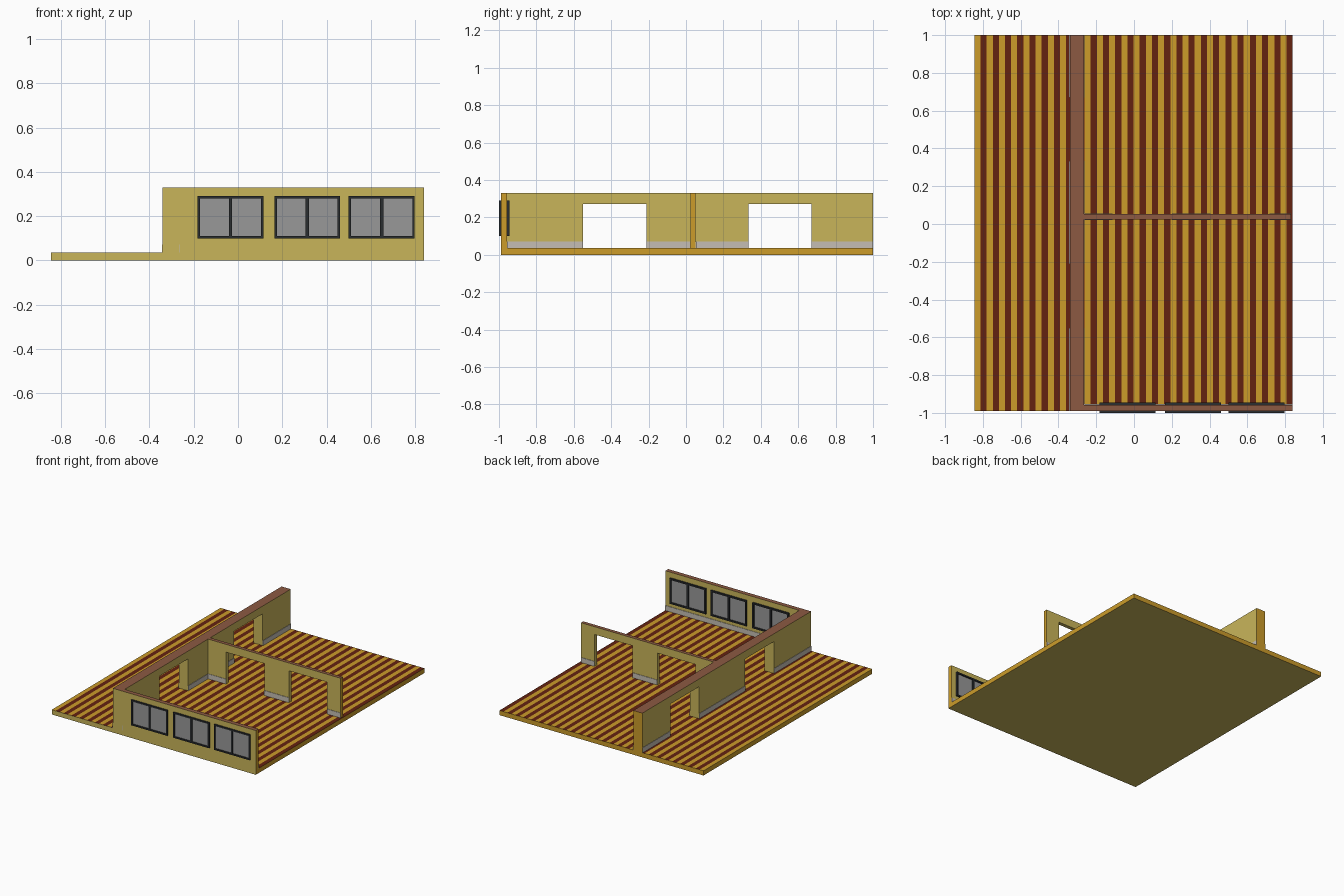
import bpy, bmesh
from mathutils import Vector

if "Cube" in bpy.data.objects:
    bpy.data.objects.remove(bpy.data.objects["Cube"])


def lin(c):
    c /= 255
    return c / 12.92 if c <= 0.04045 else ((c + 0.055) / 1.055) ** 2.4


def material(name, r, g, b):
    m = bpy.data.materials.new(name)
    m.diffuse_color = (lin(r), lin(g), lin(b), 1)
    m.use_nodes = True
    m.node_tree.nodes["Principled BSDF"].inputs["Base Color"].default_value = m.diffuse_color
    return m


TAN = material("tan_plaster", 201, 181, 90)
GOLD = material("golden_wood", 204, 156, 42)
RED = material("dark_red_wood", 100, 34, 16)
BROWN = material("brown_cap", 140, 90, 66)
GREY = material("skirting_grey", 197, 190, 180)
PANE = material("window_grey", 152, 152, 152)
DARK = material("dark_frame", 42, 45, 48)

FLOOR, TOP, SKIRT, DOOR = 0.035, 0.33, 0.072, 0.272
X0, X1, Y0, Y1 = -0.845, 0.84, -0.99, 1.0


def finish(name, bm, mats, rule=None):
    bmesh.ops.recalc_face_normals(bm, faces=bm.faces[:])
    if rule:
        for f in bm.faces:
            f.material_index = rule(f.normal, f.calc_center_median())
    me = bpy.data.meshes.new(name)
    bm.to_mesh(me)
    bm.free()
    for m in mats:
        me.materials.append(m)
    ob = bpy.data.objects.new(name, me)
    bpy.context.collection.objects.link(ob)
    return ob


def add_box(bm, x0, x1, y0, y1, z0, z1):
    vs = bmesh.ops.create_cube(bm, size=1)["verts"]
    for v in vs:
        v.co = Vector((x1 if v.co.x > 0 else x0,
                       y1 if v.co.y > 0 else y0,
                       z1 if v.co.z > 0 else z0))


def boxes(name, mat, *dims):
    bm = bmesh.new()
    for d in dims:
        add_box(bm, *d)
    return finish(name, bm, [mat])


def wall(name, axis, a0, a1, b0, b1, doors, gold_ends):
    """Wall outline with door notches along an axis, extruded through its thickness."""
    pts = [(a0, FLOOR)]
    for d0, d1 in doors:
        pts += [(d0, FLOOR), (d0, DOOR), (d1, DOOR), (d1, FLOOR)]
    pts += [(a1, FLOOR), (a1, TOP), (a0, TOP)]
    bm = bmesh.new()
    place = (lambda a, z: (a, b0, z)) if axis == 0 else (lambda a, z: (b0, a, z))
    face = bm.faces.new([bm.verts.new(place(*p)) for p in pts])
    r = bmesh.ops.extrude_face_region(bm, geom=[face], use_keep_orig=True)
    shift = Vector((0, b1 - b0, 0) if axis == 0 else (b1 - b0, 0, 0))
    bmesh.ops.translate(bm, vec=shift,
                        verts=[g for g in r["geom"] if isinstance(g, bmesh.types.BMVert)])

    def rule(n, c):
        if n.z > 0.5 and c.z > TOP - 0.01:
            return 1
        return 2 if any(abs(c[axis] - e) < 1e-4 for e in gold_ends) and abs(n[axis]) > 0.5 else 0
    finish(name, bm, [TAN, BROWN, GOLD], rule)

    # skirting boards on both sides, between the doors
    edges = [a0] + [e for d in doors for e in d] + [a1]
    dims = []
    for s, e in zip(edges[::2], edges[1::2]):
        for lo, hi in ((b0 - 0.003, b0), (b1, b1 + 0.003)):
            dims.append((s, e, lo, hi, FLOOR, SKIRT) if axis == 0
                        else (lo, hi, s, e, FLOOR, SKIRT))
    boxes(name + "_skirting", GREY, *dims)


# striped floor slab
STRIPES = 52
bm = bmesh.new()
bmesh.ops.create_grid(bm, x_segments=STRIPES, y_segments=1, size=0.5)
for v in bm.verts:
    v.co = Vector((X0 + (v.co.x + 0.5) * (X1 - X0), Y1 if v.co.y > 0 else Y0, 0))
r = bmesh.ops.extrude_face_region(bm, geom=bm.faces[:], use_keep_orig=True)
bmesh.ops.translate(bm, vec=(0, 0, FLOOR),
                    verts=[g for g in r["geom"] if isinstance(g, bmesh.types.BMVert)])


def floor_rule(n, c):
    if n.z > 0.5:
        return int((c.x - X0) / (X1 - X0) * STRIPES) % 2
    return 2 if n.z < -0.5 or n.y < -0.5 else 0


finish("floor", bm, [GOLD, RED, TAN], floor_rule)

# long wall and dividing wall, each with two doorways
wall("long_wall", 1, Y0, Y1, -0.34, -0.265, [(-0.55, -0.212), (0.333, 0.67)], [Y1])
wall("dividing_wall", 0, -0.265, 0.83, 0.025, 0.052,
     [(-0.115, 0.2), (0.405, 0.718)], [0.83])

# front wall, skirting only on its inner side
FY = -0.957
bm = bmesh.new()
add_box(bm, -0.265, X1, Y0, FY, FLOOR, TOP)
finish("front_wall", bm, [TAN, BROWN, GOLD],
       lambda n, c: 1 if n.z > 0.5 else 2 if n.x > 0.5 else 0)
boxes("front_wall_skirting", GREY, (-0.262, X1, FY, FY + 0.003, FLOOR, SKIRT))

# double windows, standing proud on both sides of the front wall
T, Z0, Z1 = 0.011, 0.1, 0.29
for i, (a, b) in enumerate([(-0.183, 0.115), (0.165, 0.46), (0.5, 0.798)]):
    m = (a + b) / 2
    out, inn = -1.0, -0.945
    boxes(f"window_frame_{i + 1}", DARK,
          (a, b, out, inn, Z0, Z0 + T), (a, b, out, inn, Z1 - T, Z1),
          *[(x, x + w, out, inn, Z0 + T, Z1 - T)
            for x, w in ((a, T), (m - 0.007, 0.014), (b - T, T))])
    boxes(f"window_panes_{i + 1}", PANE,
          *[(p, q, Y0 - 0.003, FY + 0.003, Z0 + T, Z1 - T)
            for p, q in ((a + T, m - 0.007), (m + 0.007, b - T))])
